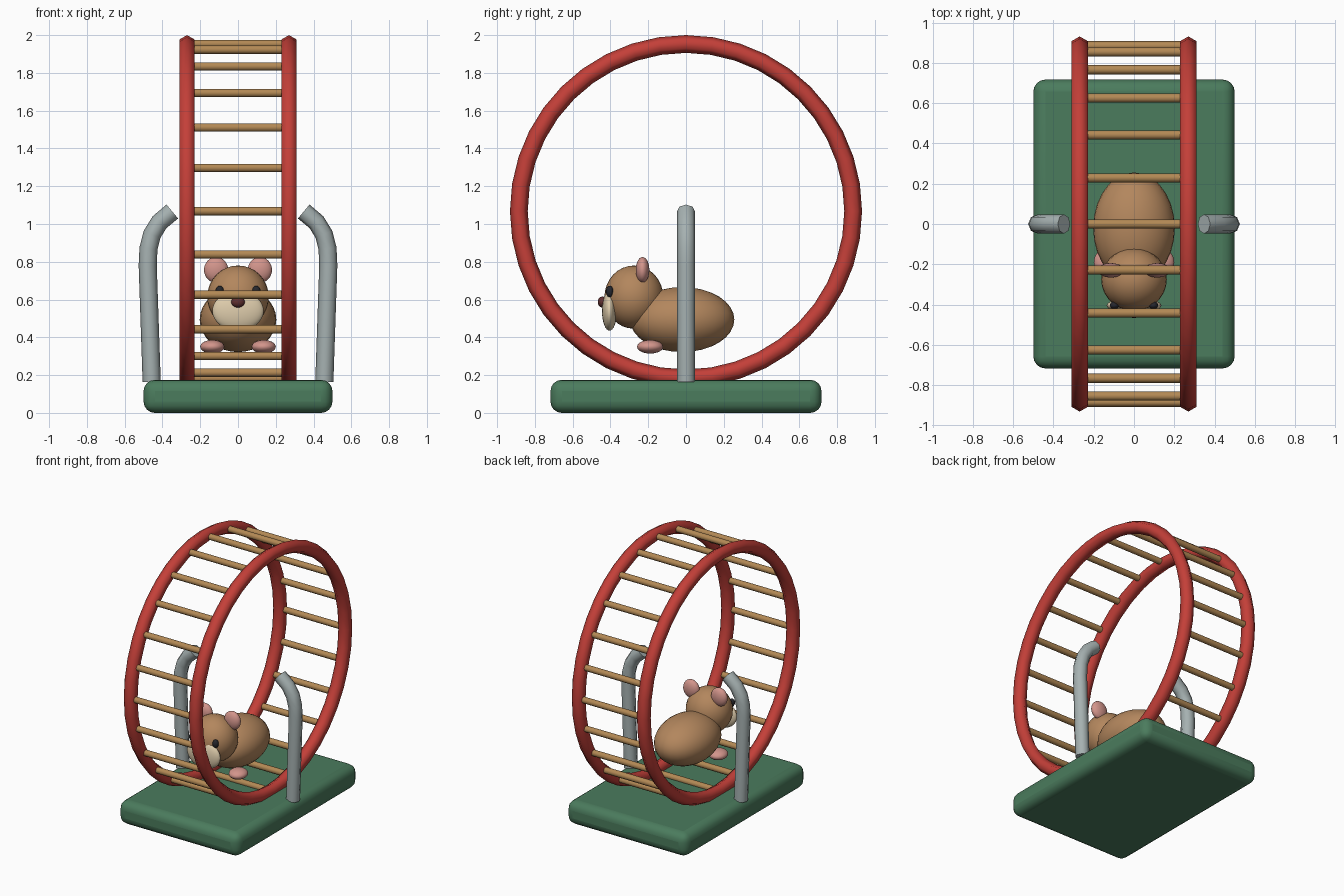
import bpy
from math import sin, cos, pi

if "Cube" in bpy.data.objects:
    bpy.data.objects.remove(bpy.data.objects["Cube"])


def material(name, rgb):
    m = bpy.data.materials.new(name)
    m.diffuse_color = (*rgb, 1)
    m.use_nodes = True
    m.node_tree.nodes["Principled BSDF"].inputs["Base Color"].default_value = m.diffuse_color
    return m


RED = material("red", (0.55, 0.05, 0.04))
WOOD = material("wood", (0.45, 0.25, 0.09))
GREEN = material("green", (0.07, 0.2, 0.11))
STEEL = material("steel", (0.38, 0.44, 0.44))
FUR = material("fur", (0.45, 0.24, 0.11))
PINK = material("pink", (0.65, 0.3, 0.26))
CREAM = material("cream", (0.75, 0.62, 0.42))
DARK = material("dark", (0.02, 0.02, 0.025))
BROWN = material("nose_brown", (0.12, 0.03, 0.03))


def finish(name, mat, angle=pi / 3):
    ob = bpy.context.object
    ob.name = name
    ob.data.materials.append(mat)
    bpy.ops.object.shade_smooth_by_angle(angle=angle)
    return ob


def ball(name, loc, radii, mat, tilt=0):
    bpy.ops.mesh.primitive_uv_sphere_add(segments=28, ring_count=16, location=loc,
                                         rotation=(tilt, 0, 0))
    bpy.context.object.scale = radii
    return finish(name, mat)


# Base slab with rounded edges
bpy.ops.mesh.primitive_cube_add(size=1, location=(0, 0, 0.0875))
base = bpy.context.object
base.scale = (1.0, 1.435, 0.175)
bpy.ops.object.transform_apply(location=False, rotation=False, scale=True)
bev = base.modifiers.new("round", 'BEVEL')
bev.width = 0.06
bev.segments = 4
finish("base", GREEN)

# Wheel rims
HUB_Z, R, RIM_X = 1.068, 0.885, 0.27
for side, s in (("left", -1), ("right", 1)):
    bpy.ops.mesh.primitive_torus_add(major_radius=R, minor_radius=0.047,
                                     major_segments=40, minor_segments=6,
                                     location=(s * RIM_X, 0, HUB_Z),
                                     rotation=(0, pi / 2, 0))
    finish("rim_" + side, RED, 1.2)

# Rungs
for i in range(24):
    a = 2 * pi * i / 24
    bpy.ops.mesh.primitive_cylinder_add(vertices=10, radius=0.023, depth=2 * RIM_X,
                                        location=(0, R * cos(a), HUB_Z + R * sin(a)),
                                        rotation=(0, pi / 2, 0))
    finish("rung", WOOD)

# Bent support tubes
PATH = [(0.457, 0.165), (0.478, 0.78), (0.474, 0.87), (0.455, 0.945),
        (0.415, 1.01), (0.348, 1.066)]
for side, s in (("left", -1), ("right", 1)):
    cu = bpy.data.curves.new("support_" + side, 'CURVE')
    cu.dimensions = '3D'
    cu.bevel_depth = 0.048
    cu.bevel_resolution = 2
    cu.use_fill_caps = True
    sp = cu.splines.new('POLY')
    sp.points.add(len(PATH) - 1)
    for p, (x, z) in zip(sp.points, PATH):
        p.co = (s * x, 0, z, 1)
    sp.use_smooth = True
    cu.materials.append(STEEL)
    bpy.context.collection.objects.link(bpy.data.objects.new("support_" + side, cu))

# Hamster body, head and face
ball("body", (0, -0.02, 0.494), (0.203, 0.276, 0.172), FUR)
ball("head", (0, -0.276, 0.613), (0.163, 0.156, 0.167), FUR)
ball("muzzle", (0, -0.405, 0.54), (0.136, 0.04, 0.105), CREAM)
ball("nose", (0, -0.442, 0.587), (0.036, 0.025, 0.029), BROWN)
for side, s in (("left", -1), ("right", 1)):
    ball("ear_" + side, (s * 0.116, -0.23, 0.757), (0.064, 0.036, 0.068), PINK)
    ball("eye_" + side, (s * 0.097, -0.404, 0.643), (0.022, 0.02, 0.03), DARK)
    ball("paw_" + side, (s * 0.136, -0.19, 0.35), (0.064, 0.069, 0.036), PINK)
